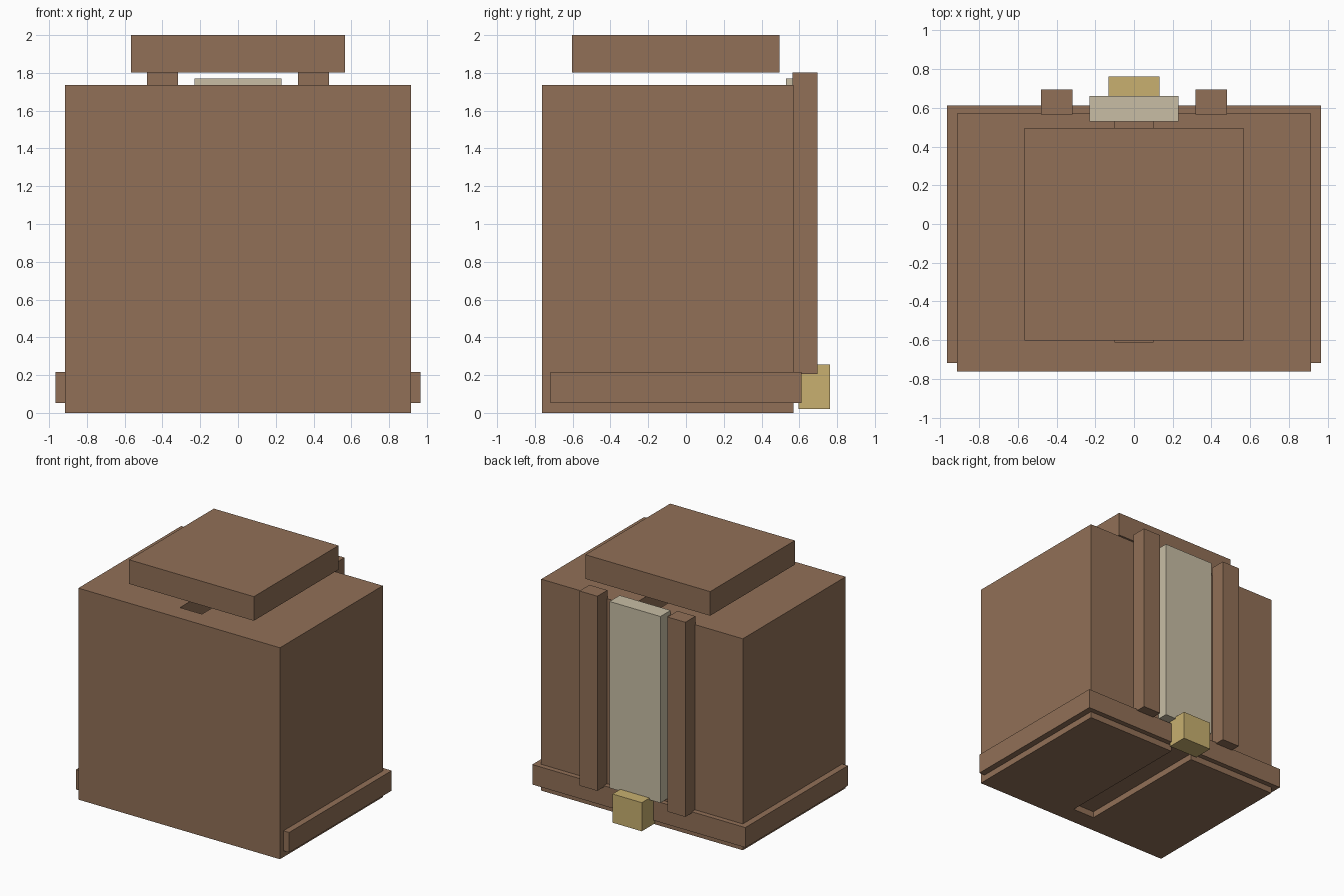
import bpy
import bmesh

cube = bpy.data.objects.get("Cube")
if cube:
    bpy.data.objects.remove(cube, do_unlink=True)


def make_material(name, rgb):
    mat = bpy.data.materials.new(name)
    mat.use_nodes = True
    color = (*rgb, 1.0)
    mat.diffuse_color = color
    mat.node_tree.nodes["Principled BSDF"].inputs["Base Color"].default_value = color
    return mat


def add_object(name, bm, mat):
    mesh = bpy.data.meshes.new(name)
    bmesh.ops.recalc_face_normals(bm, faces=bm.faces)
    bm.to_mesh(mesh)
    bm.free()
    mesh.materials.append(mat)
    obj = bpy.data.objects.new(name, mesh)
    bpy.context.scene.collection.objects.link(obj)
    return obj


def add_box(name, mat, x, y, z):
    """Box from (min, max) ranges on each axis."""
    bm = bmesh.new()
    bmesh.ops.create_cube(bm, size=1)
    for v in bm.verts:
        v.co = [r[0] if c < 0 else r[1] for c, r in zip(v.co, (x, y, z))]
    return add_object(name, bm, mat)


def add_prism(name, mat, outline, z):
    """Outline in plan, extruded upward over the z range."""
    bm = bmesh.new()
    face = bm.faces.new([bm.verts.new((px, py, z[0])) for px, py in outline])
    top = bmesh.ops.extrude_face_region(bm, geom=[face])["geom"]
    verts = [g for g in top if isinstance(g, bmesh.types.BMVert)]
    bmesh.ops.translate(bm, verts=verts, vec=(0, 0, z[1] - z[0]))
    return add_object(name, bm, mat)


brown = make_material("brown", (0.283, 0.162, 0.095))
pale = make_material("pale cream", (0.578, 0.515, 0.376))
brass = make_material("brass yellow", (0.578, 0.434, 0.162))

# Main body, with a vertical slot open to the back
w, front, back = 0.915, -0.763, 0.57
slot, slot_front = 0.1, -0.61
half = [(slot, slot_front), (slot, back), (w, back), (w, front)]
outline = half + [(-px, py) for px, py in reversed(half)]
add_prism("body", brown, outline, (0, 1.735))

# Base slab closing the slot near the bottom
add_box("base_slab", brown, (-0.967, 0.967), (-0.718, 0.612), (0.052, 0.216))

# Raised lid
add_box("lid", brown, (-0.566, 0.566), (-0.603, 0.495), (1.802, 2.0))

# Rails on the back
for side, name in ((1, "left_rail"), (-1, "right_rail")):
    xs = sorted((side * 0.318, side * 0.481))
    add_box(name, brown, xs, (0.565, 0.695), (0.205, 1.802))

# Sliding back panel and its block
add_box("back_panel", pale, (-0.231, 0.231), (0.53, 0.662), (0.24, 1.77))
add_box("back_block", brass, (-0.133, 0.133), (0.595, 0.763), (0.02, 0.255))
